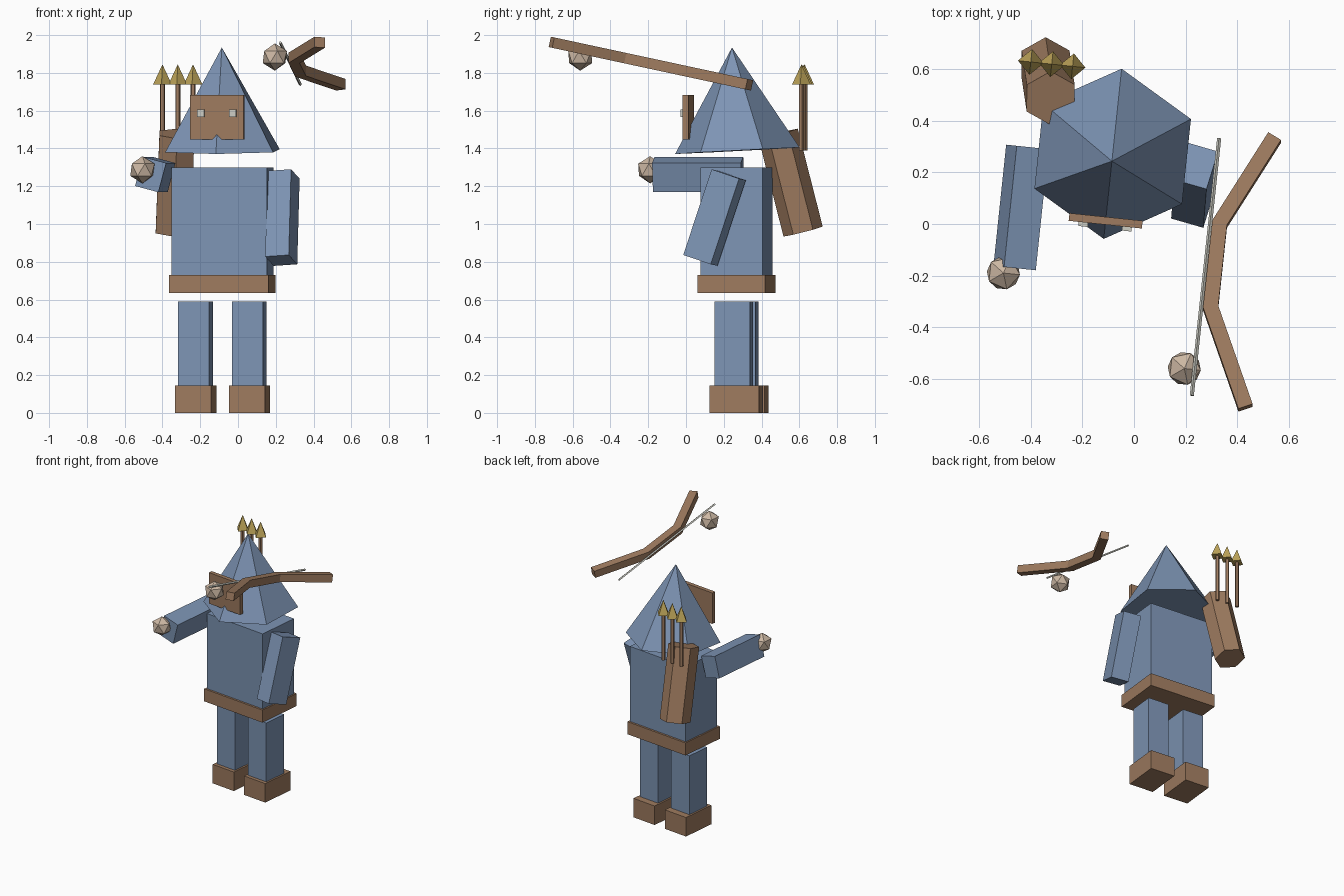
import bpy, bmesh, math
from mathutils import Vector, Matrix, Euler

cube = bpy.data.objects.get("Cube")
if cube:
    bpy.data.objects.remove(cube, do_unlink=True)


def material(name, rgb):
    m = bpy.data.materials.new(name)
    m.use_nodes = True
    m.diffuse_color = (*rgb, 1)
    node = next(n for n in m.node_tree.nodes if n.type == 'BSDF_PRINCIPLED')
    node.inputs["Base Color"].default_value = (*rgb, 1)
    return m


blue = material("dusty blue", (0.205, 0.296, 0.456))
brown = material("leather brown", (0.342, 0.198, 0.115))
tan = material("pale tan", (0.61, 0.48, 0.37))
gold = material("dull gold", (0.515, 0.376, 0.10))
pale = material("pale grey", (0.61, 0.61, 0.55))


def finish(name, bm, mat, matrix):
    bmesh.ops.remove_doubles(bm, verts=bm.verts, dist=0.0001)
    bmesh.ops.recalc_face_normals(bm, faces=bm.faces)
    mesh = bpy.data.meshes.new(name)
    bm.to_mesh(mesh)
    bm.free()
    mesh.materials.append(mat)
    obj = bpy.data.objects.new(name, mesh)
    obj.matrix_world = matrix
    bpy.context.collection.objects.link(obj)
    return obj


def place(loc, rot=(0, 0, 0)):
    return Matrix.Translation(loc) @ Euler([math.radians(a) for a in rot]).to_matrix().to_4x4()


def box(name, mat, size, matrix):
    bm = bmesh.new()
    bmesh.ops.create_cube(bm, size=1)
    bmesh.ops.scale(bm, vec=size, verts=bm.verts)
    return finish(name, bm, mat, matrix)


def spike(name, mat, sides, r_low, r_top, height, matrix):
    """Prism or cone standing on its base, with one corner towards +y."""
    bm = bmesh.new()
    rings = []
    for r, z in ((r_low, 0), (r_top, height)):
        angles = [math.pi / 2 + math.tau * i / sides for i in range(sides)]
        rings.append([bm.verts.new((r * math.cos(a), r * math.sin(a), z)) for a in angles])
    low, top = rings
    for i in range(sides):
        j = (i + 1) % sides
        bm.faces.new((low[i], low[j], top[j], top[i]))
    bm.faces.new(low)
    if r_top > 0:
        bm.faces.new(top)
    return finish(name, bm, mat, matrix)


def between(a, b):
    a, d = Vector(a), Vector(b) - Vector(a)
    turn = Vector((0, 0, 1)).rotation_difference(d).to_matrix().to_4x4()
    return Matrix.Translation(a) @ turn, d.length


# The whole body is turned slightly about the vertical
body = place((-0.083, 0.268, 0), (0, 0, -6))

# Torso and belt
box("torso", blue, (0.508, 0.33, 0.62), body @ place((0, 0, 0.99)))
box("belt", brown, (0.53, 0.36, 0.095), body @ place((0, 0, 0.683)))

# Legs and boots
for side, s in (("right", -1), ("left", 1)):
    box(side + "_leg", blue, (0.165, 0.188, 0.45), body @ place((s * 0.143, 0, 0.365)))
    box(side + "_boot", brown, (0.192, 0.265, 0.144), body @ place((s * 0.143, 0.012, 0.072)))

# Hood, face plate and eyes
spike("hood", blue, 6, 0.332, 0, 0.547, body @ place((0, 0.004, 1.388), (3, 0, 0)))
box("face_plate", brown, (0.285, 0.03, 0.235), body @ place((0, -0.257, 1.565)))
for side, s in (("right", -1), ("left", 1)):
    box(side + "_eye", pale, (0.037, 0.02, 0.04), body @ place((s * 0.085, -0.278, 1.587)))

# Arms: one reaching forward, one hanging
box("right_arm", blue, (0.128, 0.472, 0.16), place((-0.438, 0.064, 1.262), (0, 15, -6)))
box("left_arm", blue, (0.13, 0.16, 0.478), place((0.235, 0.151, 1.034), (-18, -3.7, -16)))

# Faceted fists
for name, loc in (("right_fist", (-0.506, -0.19, 1.287)), ("bow_fist", (0.195, -0.56, 1.884))):
    bm = bmesh.new()
    bmesh.ops.create_icosphere(bm, subdivisions=1, radius=0.072)
    finish(name, bm, tan, place(loc, (0, 0, -6)))

# Quiver
matrix, length = between((-0.343, 0.62, 0.96), (-0.323, 0.488, 1.478))
spike("quiver", brown, 6, 0.107, 0.107, length, matrix)

# Arrows
for i in range(3):
    foot = (-0.40 + 0.081 * i, 0.628 - 0.0085 * i, 1.39)
    stand = place(foot, (0, 0, -6))
    spike(f"arrow_shaft_{i + 1}", brown, 5, 0.014, 0.014, 0.36, stand)
    spike(f"arrow_head_{i + 1}", gold, 4, 0.05, 0, 0.107, stand @ place((0, 0, 0.348)))

# Bow: mitred square limb lying in a sloped plane
slope = math.atan(0.215)
bow_plane = place((0, 0.335, 1.737), (-math.degrees(slope), 0, 0))
path = [Vector((x, (y - 0.335) / math.cos(slope)))
        for x, y in ((0.545, 0.335), (0.332, 0.0), (0.297, -0.325), (0.432, -0.712))]
bm = bmesh.new()
rings = []
for i, p in enumerate(path):
    before = (p - path[max(i - 1, 0)]).normalized() if i else (path[1] - p).normalized()
    after = (path[i + 1] - p).normalized() if i < len(path) - 1 else before
    t = (before + after).normalized()
    n = Vector((-t.y, t.x)) * 0.029 / t.dot(before)
    rings.append([bm.verts.new((p.x + s * n.x, p.y + s * n.y, z))
                  for s, z in ((-1, -0.028), (1, -0.028), (1, 0.028), (-1, 0.028))])
for a, b in zip(rings, rings[1:]):
    for i in range(4):
        j = (i + 1) % 4
        bm.faces.new((a[i], a[j], b[j], b[i]))
bm.faces.new(rings[0])
bm.faces.new(rings[-1])
finish("bow", bm, brown, bow_plane)

# Bow string
matrix, length = between((0.33, 0.332, 1.738), (0.224, -0.665, 1.96))
spike("bow_string", pale, 4, 0.008, 0.008, length, matrix)
